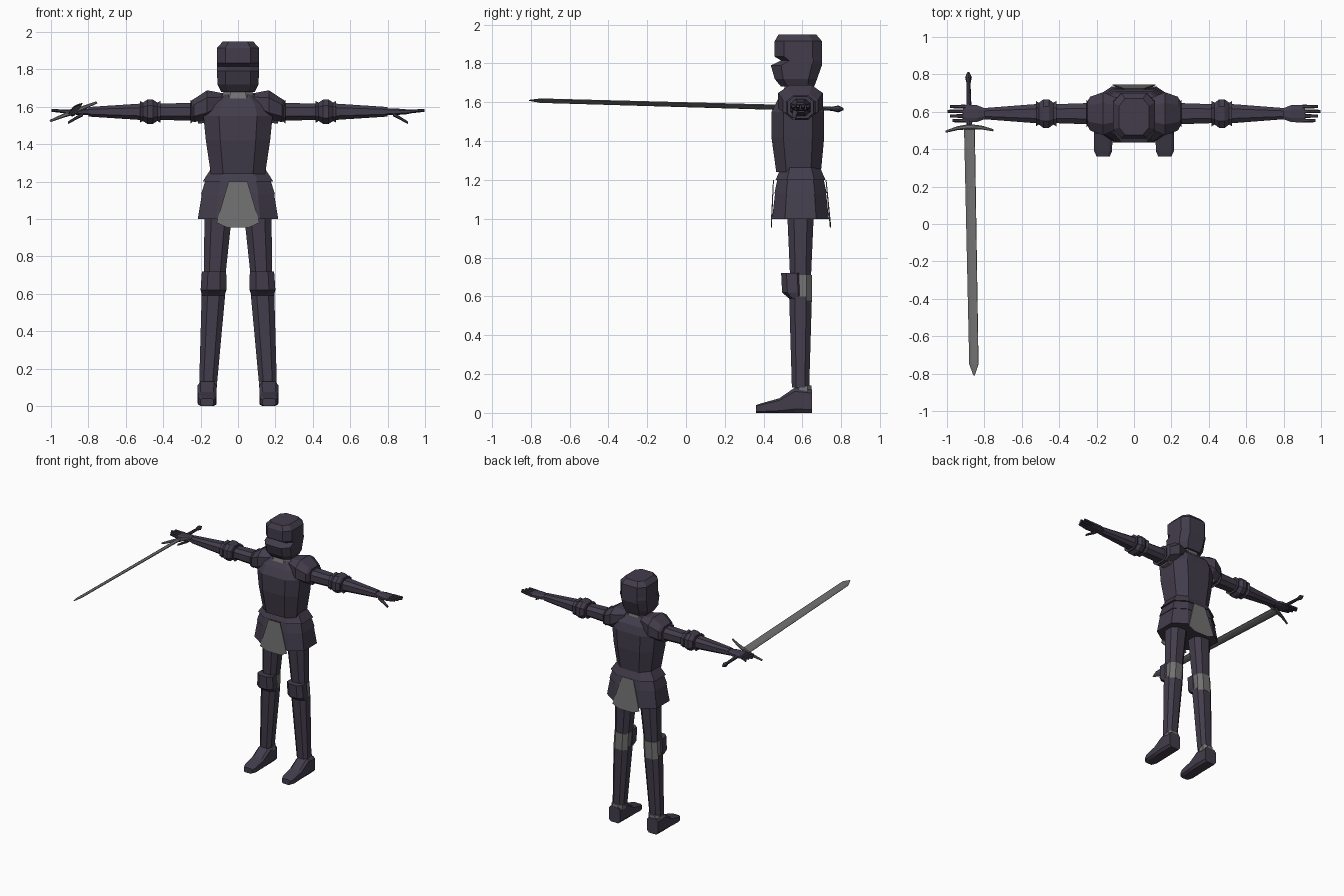
import bpy, bmesh, math

cube = bpy.data.objects.get("Cube")
if cube:
    bpy.data.objects.remove(cube, do_unlink=True)


def material(name, red, green, blue):
    mat = bpy.data.materials.new(name)
    mat.use_nodes = True
    mat.diffuse_color = (red, green, blue, 1)
    shader = mat.node_tree.nodes["Principled BSDF"]
    shader.inputs["Base Color"].default_value = mat.diffuse_color
    return mat


ARMOR = material("dark violet steel", .055, .046, .071)
MAIL = material("grey mail", .165, .165, .165)

# Shared centre lines of the body
BODY_Y = .59
ARM_Z = 1.573


def finish(name, bm, mat, mirror=False):
    bmesh.ops.recalc_face_normals(bm, faces=bm.faces)
    mesh = bpy.data.meshes.new(name)
    bm.to_mesh(mesh)
    bm.free()
    mesh.materials.append(mat)
    obj = bpy.data.objects.new(name, mesh)
    bpy.context.collection.objects.link(obj)
    if mirror:
        obj.modifiers.new("both_sides", "MIRROR")
    return obj


def tube(name, axis, rings, mat=ARMOR, corner=.5, mirror=False):
    """Bevelled-box sections along an axis: position, two centres, two radii."""
    section = [(u * a, v * b) for u in (-1, 1) for v in (-1, 1)
               for a, b in ((1, corner), (corner, 1))]
    section.sort(key=lambda p: math.atan2(p[1], p[0]))
    bm = bmesh.new()
    loops = []
    for along, centre_a, centre_b, radius_a, radius_b in rings:
        loop = []
        for u, v in section:
            a = centre_a + u * radius_a
            b = centre_b + v * radius_b
            spot = {"x": (along, a, b), "y": (a, along, b), "z": (a, b, along)}
            loop.append(bm.verts.new(spot[axis]))
        loops.append(loop)
    for low, high in zip(loops, loops[1:]):
        for i in range(len(section)):
            bm.faces.new((low[i - 1], low[i], high[i], high[i - 1]))
    bm.faces.new(loops[0])
    bm.faces.new(loops[-1])
    return finish(name, bm, mat, mirror)


def body(z, half_width, front, back):
    return z, 0, (front + back) / 2, half_width, (back - front) / 2


def leg(name, bottom, top, bottom_radius, top_radius, mat=ARMOR, shift=0):
    """Upright limb section; the legs spread outwards towards the feet."""
    rings = [(z, .167 - .06 * z, BODY_Y + shift, r, r * .93)
             for z, r in ((bottom, bottom_radius), (top, top_radius))]
    tube(name, "z", rings, mat, mirror=True)


def arm(name, inner, outer, inner_radius, outer_radius, mat=ARMOR):
    """Level limb section, a little flatter than it is deep."""
    rings = [(x, BODY_Y, ARM_Z, r, r * .85)
             for x, r in ((inner, inner_radius), (outer, outer_radius))]
    tube(name, "x", rings, mat, mirror=True)


# Helmet with a notched eye slit
face, nape, cheek = .457, .7, .112
tube("helmet", "z", [
    body(1.68, .09, .49, .66),
    body(1.72, .11, face, .675),
    body(1.79, cheek, face - .02, nape),
    body(1.815, cheek, .49, nape),
    body(1.835, cheek, face, nape),
    body(1.915, cheek, face, nape),
    body(1.95, .08, face + .02, nape - .03)], corner=.6)

# Neck and collar
tube("neck", "z", [body(1.6, .07, .5, .65), body(1.7, .065, .51, .64)])
tube("mail_collar", "z", [body(1.63, .1, .49, .66), body(1.685, .075, .51, .645)], MAIL)

# Cuirass
chest, spine = .44, .712
tube("cuirass", "z", [
    body(1.24, .145, .465, .695),
    body(1.42, .172, chest, spine),
    body(1.55, .185, chest, spine),
    body(1.61, .165, .47, .695),
    body(1.665, .1, .51, .645)], corner=.55)

# Overlapping skirt plates, wider towards the hem
for name, bottom, top, pinch in (("waist_plate", 1.2, 1.27, .045),
                                 ("upper_skirt", 1.13, 1.21, .025),
                                 ("lower_skirt", 1, 1.15, .025)):
    hem = .215 - .13 * (bottom - 1)
    tube(name, "z", [(z, 0, BODY_Y, r, r * .68)
                     for z, r in ((bottom, hem), (top, hem - pinch))], corner=.55)

# Hanging mail panels, tapered upwards with a rounded lower edge
for name, top_y, low_y in (("front_mail_panel", .448, .437), ("back_mail_panel", .724, .746)):
    bm = bmesh.new()
    half = [(.05, 1.2, top_y), (.115, .98, low_y), (.06, .955, low_y)]
    outline = half + [(-x, y, z) for x, y, z in reversed(half)]
    bm.faces.new([bm.verts.new((x, y, z)) for x, z, y in outline])
    panel = finish(name, bm, MAIL)
    panel.modifiers.new("thickness", "SOLIDIFY").thickness = .005

# Legs
leg("thighs", .7, 1.08, .058, .076)
leg("mail_knees", .58, .71, .061, .06, MAIL, shift=.003)
leg("greaves", .13, .6, .048, .063)
leg("mail_ankles", .1, .142, .048, .046, MAIL, shift=.014)
tube("knee_plates", "z", [
    (.59, .132, .565, .06, .035),
    (.62, .131, .55, .069, .055),
    (.72, .128, .545, .065, .055)], mirror=True)

# Boots: the sole stays on the ground while the instep rises
boot = [(y, .165, height / 2, width, height / 2)
        for y, width, height in ((.36, .035, .04), (.39, .048, .05), (.48, .05, .075),
                                 (.56, .051, .13), (.65, .048, .12))]
tube("boots", "y", boot, corner=.7, mirror=True)

# Arms
arm("mail_armpits", .14, .215, .068, .074, MAIL)
tube("pauldrons", "x", [
    (.07, BODY_Y, 1.635, .075, .035),
    (.165, BODY_Y, 1.608, .115, .08),
    (.235, BODY_Y, 1.58, .09, .062),
    (.25, BODY_Y, 1.578, .062, .054)], mirror=True)
arm("shoulder_rims", .24, .255, .06, .075)
arm("upper_arms", .2, .44, .058, .05)
arm("inner_elbow_rims", .415, .435, .068, .056)
arm("inner_elbow_guards", .43, .455, .057, .076)
arm("elbow_guards", .455, .485, .076, .076)
arm("outer_elbow_guards", .485, .51, .076, .057)
arm("outer_elbow_rims", .505, .525, .056, .068)
arm("forearms", .5, .8, .053, .03)

# Hands
tube("palms", "x", [
    (.79, BODY_Y, ARM_Z, .026, .017),
    (.84, BODY_Y, ARM_Z, .045, .018),
    (.915, BODY_Y, ARM_Z, .048, .012)], mirror=True)
for i, finger in enumerate(("index", "middle", "ring", "little")):
    y = BODY_Y + .025 * (i - 1.5)
    tip = .997 - .013 * abs(i - 2)
    tube(finger + "_fingers", "x", [(.9, y, ARM_Z, .011, .011), (tip, y, 1.58, .008, .007)],
         mirror=True)
tube("thumbs", "x", [
    (.83, .565, 1.56, .016, .011),
    (.908, .555, 1.515, .009, .007)], mirror=True)


# Sword: built along its own axis, then set tilted in the right hand
def wield(part):
    part.location = (-.88, .52, ARM_Z)
    part.rotation_euler = (-.03, -.38, .03)


wield(tube("sword_blade", "y", [
    (-1.33, 0, 0, .004, .002),
    (-1.27, 0, 0, .026, .005),
    (0, 0, 0, .03, .007)], MAIL, corner=.4))
guard = []
for step in range(-2, 3):
    bend = step / 2
    thickness = .014 - .008 * abs(bend)
    guard.append((.135 * bend, -.022 * bend ** 2, 0, thickness, thickness))
wield(tube("sword_guard", "x", guard, MAIL))
wield(tube("sword_grip", "y", [(0, 0, 0, .014, .012), (.25, 0, 0, .009, .009)]))
wield(tube("sword_pommel", "y", [(y, 0, 0, r, r)
                                 for y, r in ((.23, .009), (.265, .016), (.292, .005))]))
